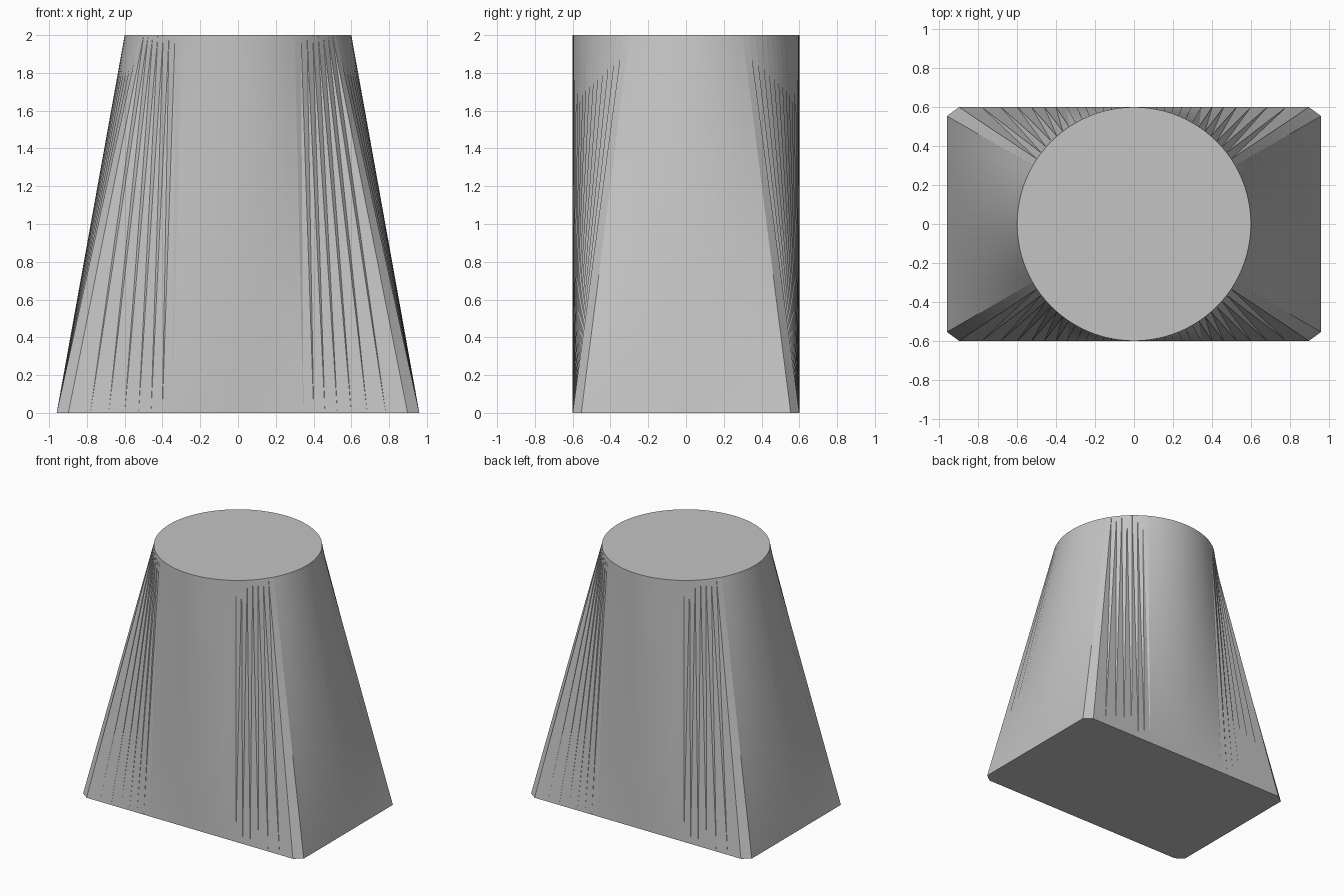
import bpy
import bmesh
from math import cos, sin, tau, radians

cube = bpy.data.objects.get("Cube")
if cube:
    bpy.data.objects.remove(cube)

SIDES = 96
HALF_X, HALF_Y = 0.96, 0.6
RADIUS, HEIGHT = 0.6, 2.0

grey = bpy.data.materials.new("plain grey")
grey.use_nodes = True
colour = (0.55, 0.55, 0.55, 1)
grey.diffuse_color = colour
grey.node_tree.nodes["Principled BSDF"].inputs["Base Color"].default_value = colour


def rectangle_reach(angle):
    """Distance from the centre to the rectangle outline along an angle."""
    c, s = abs(cos(angle)), abs(sin(angle))
    return min(HALF_X / max(c, 1e-6), HALF_Y / max(s, 1e-6))


def ring(bm, reach, z):
    verts = []
    for i in range(SIDES):
        a = tau * i / SIDES
        r = reach(a)
        verts.append(bm.verts.new((r * cos(a), r * sin(a), z)))
    return verts


# Rectangle-to-circle loft, sampled at equal angles
bm = bmesh.new()
base = ring(bm, rectangle_reach, 0)
top = ring(bm, lambda a: RADIUS, HEIGHT)
walls = []
for i in range(SIDES):
    j = (i + 1) % SIDES
    walls.append(bm.faces.new((base[i], base[j], top[j], top[i])))

# Split the twisted wall strips along their short diagonals
bmesh.ops.triangulate(bm, faces=walls, quad_method='SHORT_EDGE')

# End caps
bm.faces.new(top)
bm.faces.new(base[::-1])

mesh = bpy.data.meshes.new("transition_body")
bm.to_mesh(mesh)
bm.free()
mesh.materials.append(grey)

body = bpy.data.objects.new("transition_body", mesh)
bpy.context.collection.objects.link(body)
bpy.ops.object.select_all(action='DESELECT')
body.select_set(True)
bpy.context.view_layer.objects.active = body
bpy.ops.object.shade_smooth_by_angle(angle=radians(30))
